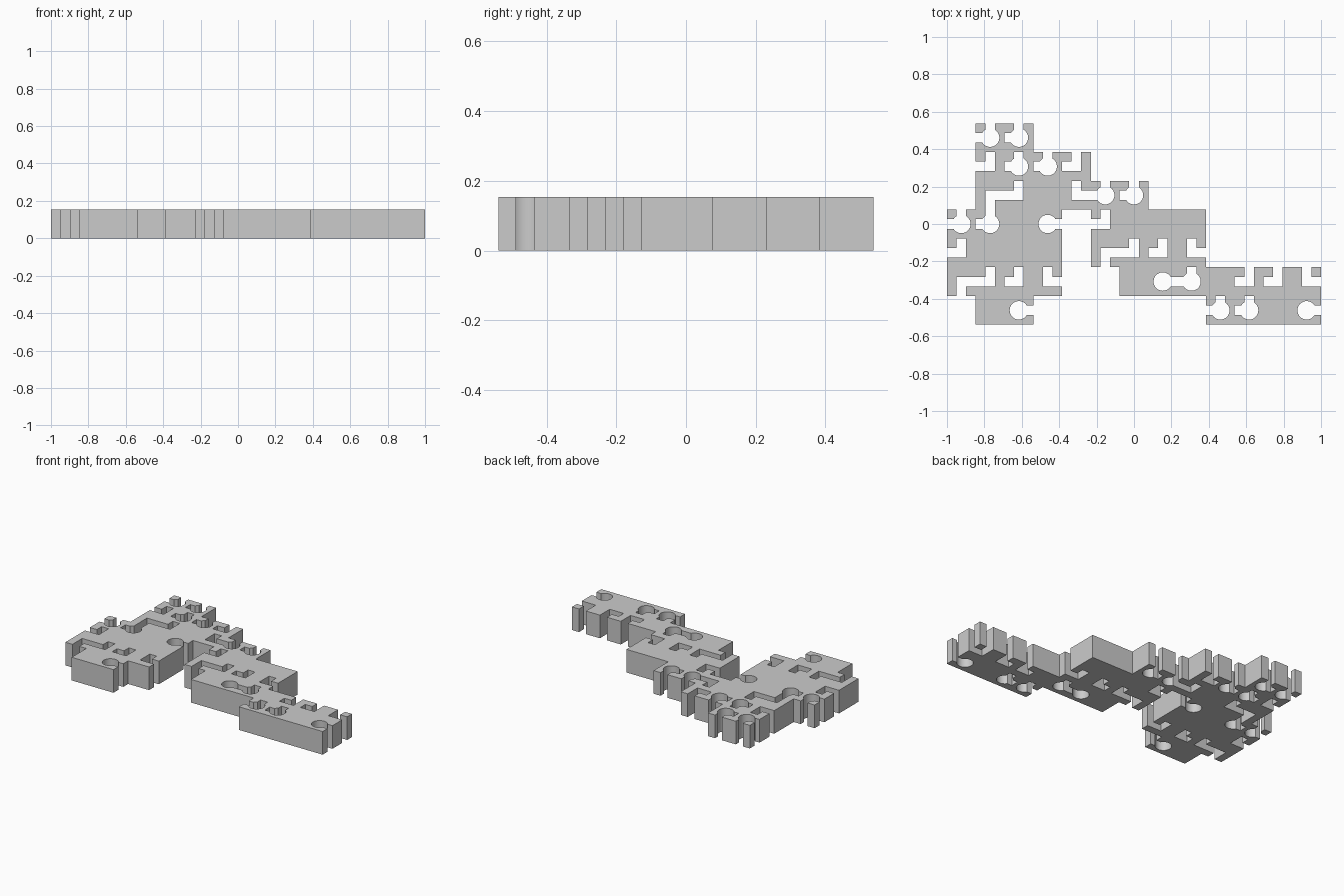
import bpy, bmesh, math

if "Cube" in bpy.data.objects:
    bpy.data.objects.remove(bpy.data.objects["Cube"])

U = 2 / 13            # tile size (13 x 7 tile grid, one tile thick)
H = 1 / 6             # half width of a slot, in tiles
R = 0.32              # round hole radius, in tiles
S = math.sqrt(R * R - H * H)

# Occupied tiles: row -> column ranges, row 0 at the front
rows = {6: [(1, 2)], 5: [(1, 4)], 4: [(1, 6)], 3: [(0, 3), (5, 8)],
        2: [(0, 3), (5, 8)], 1: [(0, 3), (6, 12)], 0: [(1, 2), (9, 12)]}

# Tiles with round holes and the sides their slots open to
holes = {(12, 0): "R", (2, 0): "R", (3, 3): "R", (7, 1): "R", (8, 1): "LT"}
for c, r in [(1, 6), (2, 5), (5, 4), (0, 3), (9, 0)]:
    holes[c, r] = holes[c + 1, r] = "LT"

# Tiles with square slots
slots = {(10, 1): "LT", (11, 1): "LT", (12, 1): "TR", (2, 4): "LT", (4, 4): "TR", (4, 5): "LT"}
for c, r in [(1, 5), (0, 2), (5, 3)]:
    slots[c, r] = "LT"
    slots[c, r - 1] = "BR"
for c, r in [(1, 1), (6, 2)]:
    slots[c, r] = slots[c + 1, r] = "LT"
    slots[c + 2, r] = "TR"


def arc(a0, a1, n=8):
    return [(R * math.cos(a0 + (a1 - a0) * i / n), R * math.sin(a0 + (a1 - a0) * i / n))
            for i in range(n + 1)]


A = math.atan2(H, S)
corner_round = [(.5, H), (.5, .5), (H, .5)] + arc(math.pi / 2 - A, A)
side_round = [(.5, -H), (.5, H)] + arc(A, -A)
corner_square = [(H, H), (.5, H), (.5, .5), (H, .5)]
side_square = [(H, -H), (.5, -H), (.5, H), (H, H)]
centre = [(-H, -H), (H, -H), (H, H), (-H, H)]

bm = bmesh.new()


def add(pts, c, r, quarter=0):
    """Add one flat piece of a tile, turned by quarter turns."""
    vs = []
    for x, y in pts:
        for _ in range(quarter):
            x, y = -y, x
        vs.append(bm.verts.new(((c - 6 + x) * U, (r - 3 + y) * U, 0)))
    f = bm.faces.new(vs)
    f.normal_update()
    if f.normal.z < 0:
        f.normal_flip()


# Flat plan of all tiles
for r, spans in rows.items():
    for a, b in spans:
        for c in range(a, b + 1):
            rnd = (c, r) in holes
            opened = holes.get((c, r), slots.get((c, r), ""))
            if not rnd and not opened:
                add(centre, c, r)
            for q, side in enumerate("RTLB"):
                add(corner_round if rnd else corner_square, c, r, q)
                if side not in opened:
                    add(side_round if rnd else side_square, c, r, q)

bmesh.ops.remove_doubles(bm, verts=bm.verts, dist=0.0005)
mesh = bpy.data.meshes.new("slotted_tile_plate")
bm.to_mesh(mesh)
bm.free()
plate = bpy.data.objects.new("slotted_tile_plate", mesh)
bpy.context.collection.objects.link(plate)

# Thicken upwards from the ground
plate.location.z = U
solid = plate.modifiers.new("thickness", 'SOLIDIFY')
solid.thickness = U
solid.offset = -1
bpy.context.view_layer.objects.active = plate
plate.select_set(True)
bpy.ops.object.modifier_apply(modifier="thickness")
bpy.ops.object.shade_smooth_by_angle(angle=math.radians(30))
